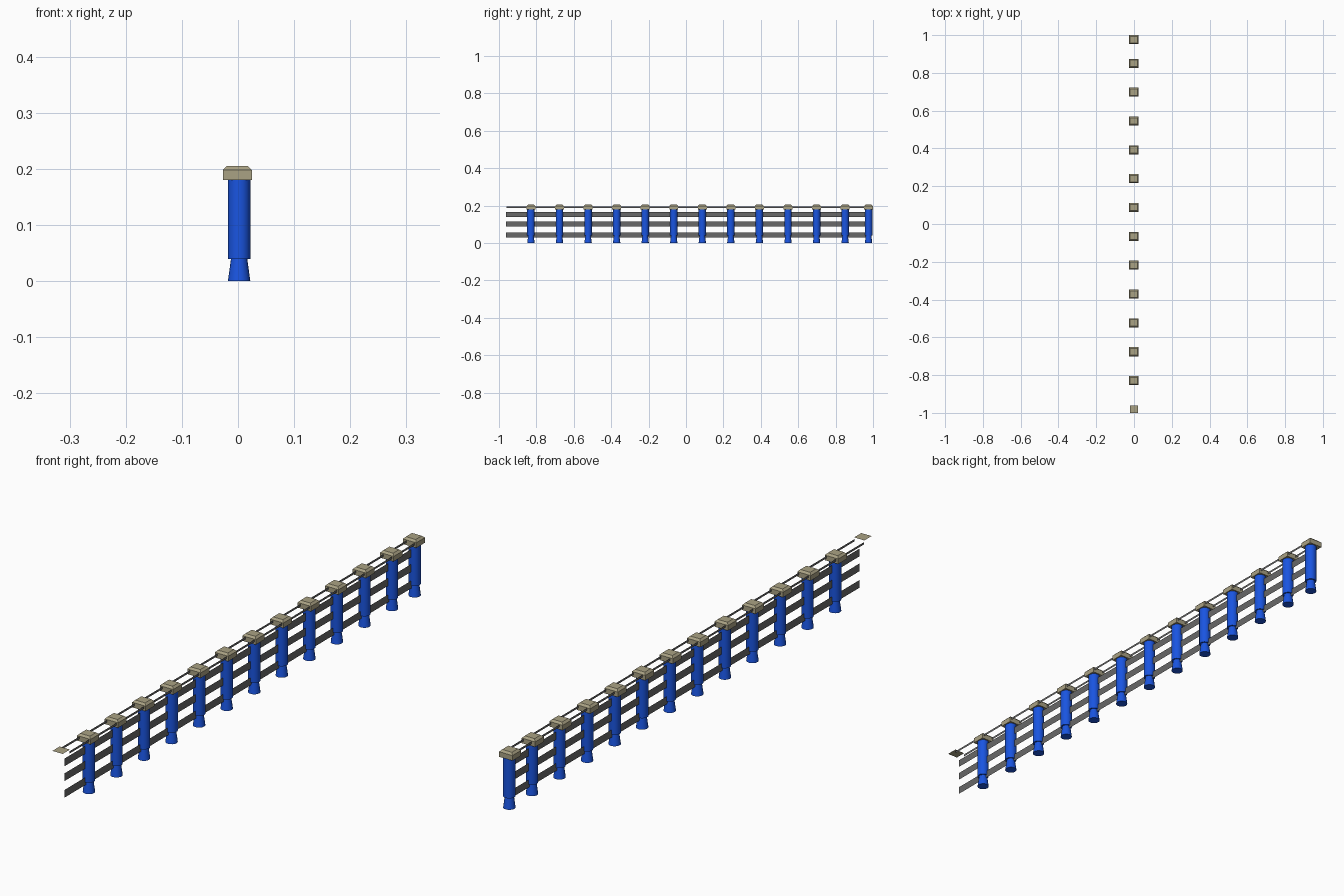
import bpy, bmesh, math

if "Cube" in bpy.data.objects:
    bpy.data.objects.remove(bpy.data.objects["Cube"])


def material(name, rgb):
    m = bpy.data.materials.new(name)
    m.diffuse_color = (*rgb, 1)
    m.use_nodes = True
    m.node_tree.nodes["Principled BSDF"].inputs["Base Color"].default_value = m.diffuse_color
    return m


BLUE = material("blue_paint", (0.01, 0.09, 0.75))
STONE = material("beige_cap", (0.40, 0.36, 0.23))
STEEL = material("dark_steel", (0.14, 0.14, 0.14))


def finish(bm, name, mat, smooth=False):
    me = bpy.data.meshes.new(name)
    bmesh.ops.recalc_face_normals(bm, faces=bm.faces)
    bm.to_mesh(me)
    bm.free()
    ob = bpy.data.objects.new(name, me)
    me.materials.append(mat)
    bpy.context.collection.objects.link(ob)
    if smooth:
        bpy.context.view_layer.objects.active = ob
        ob.select_set(True)
        bpy.ops.object.shade_smooth_by_angle(angle=math.radians(40))
        ob.select_set(False)
    return ob


def loft(name, rings, mat, smooth=False):
    """Skin a list of closed rings of points, with both ends capped."""
    bm = bmesh.new()
    loops = [[bm.verts.new(p) for p in r] for r in rings]
    n = len(loops[0])
    for a, b in zip(loops, loops[1:]):
        for i in range(n):
            j = (i + 1) % n
            bm.faces.new((a[i], a[j], b[j], b[i]))
    bm.faces.new(loops[0][::-1])
    bm.faces.new(loops[-1])
    return finish(bm, name, mat, smooth)


def circle(x, y, z, r, n=16):
    return [(x + r * math.cos(2 * math.pi * i / n),
             y + r * math.sin(2 * math.pi * i / n), z) for i in range(n)]


def rect(x, y, z, hx, hy):
    return [(x - hx, y - hy, z), (x + hx, y - hy, z),
            (x + hx, y + hy, z), (x - hx, y + hy, z)]


def strip(name, x_front, x_back, y0, y1, z0, z1):
    """Thin upright sheet running along the fence."""
    bm = bmesh.new()
    bm.faces.new([bm.verts.new(p) for p in (
        (x_front, y0, z0), (x_back, y1, z0), (x_back, y1, z1), (x_front, y0, z1))])
    return finish(bm, name, STEEL)


# posts: flared foot, straight shaft and bevelled cap
post_ys = [-0.829 + 0.1527 * i for i in range(12)] + [0.976]
for y in post_ys:
    loft("post", [circle(0.002, y, z, r) for z, r in
                  ((0, 0.020), (0.04, 0.0145), (0.04, 0.020), (0.182, 0.020))], BLUE, True)
    loft("post_cap", [rect(-0.001, y, z, h, h - 0.002) for z, h in
                      ((0.18, 0.026), (0.198, 0.026), (0.205, 0.019))], STONE)

# lone cap plate at the open end
bm = bmesh.new()
bm.faces.new([bm.verts.new(p) for p in rect(0.0, -0.98, 0.202, 0.02, 0.02)])
finish(bm, "end_cap_plate", STONE)

# three main rails through the middle of the posts
for z in (0.043, 0.101, 0.153):
    strip("rail", 0.001, 0.001, -0.963, 0.98, z - 0.0135, z + 0.0135)

# two thin top rails, one on each side
strip("top_rail_left", -0.019, -0.013, -0.96, 0.99, 0.188, 0.196)
strip("top_rail_right", 0.019, 0.019, -0.96, 0.99, 0.188, 0.196)
